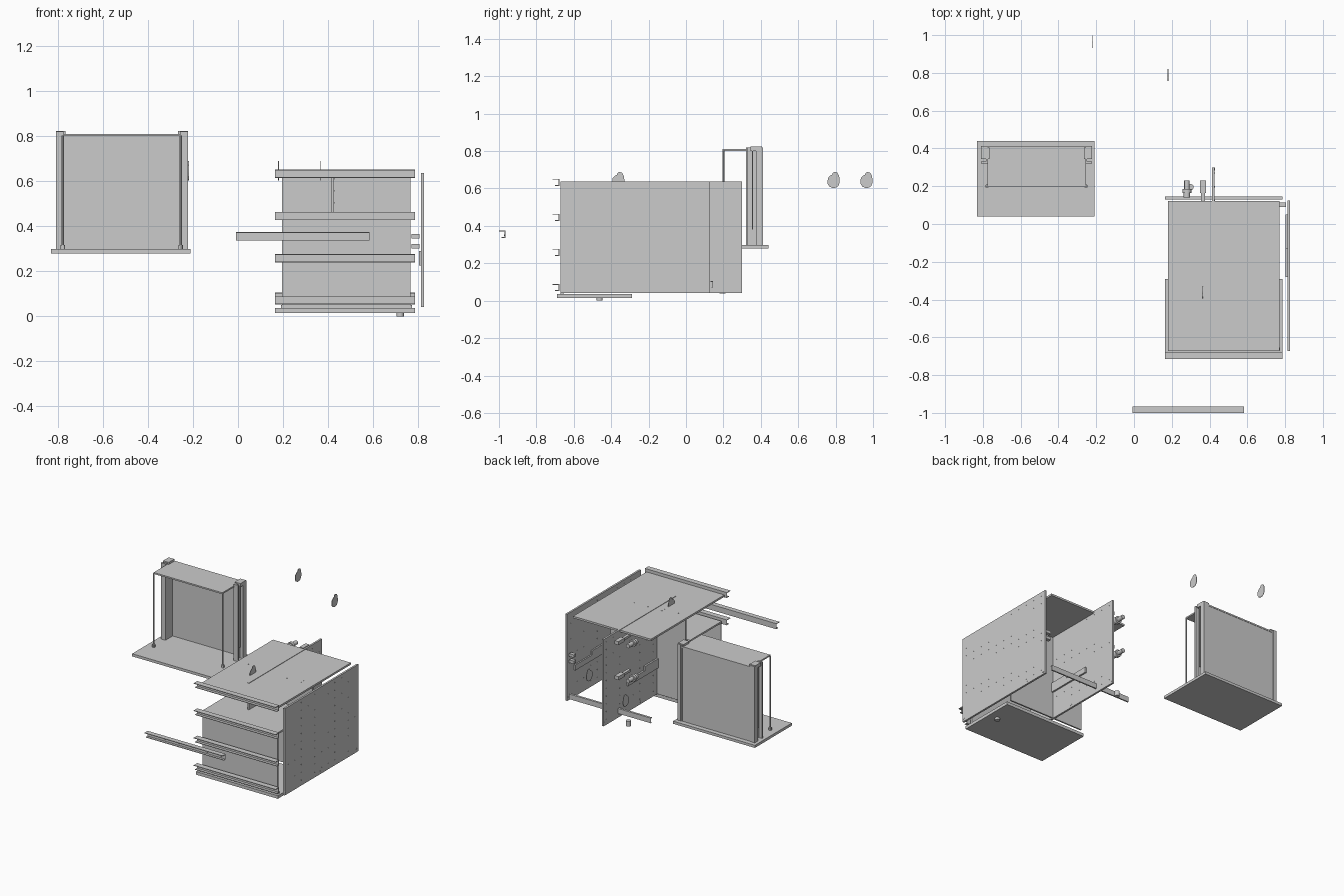
import bpy, bmesh, math
from mathutils import Matrix, Vector

if "Cube" in bpy.data.objects:
    bpy.data.objects.remove(bpy.data.objects["Cube"])


def finish(name, bm, smooth=False):
    bmesh.ops.recalc_face_normals(bm, faces=bm.faces)
    me = bpy.data.meshes.new(name)
    bm.to_mesh(me)
    bm.free()
    ob = bpy.data.objects.new(name, me)
    bpy.context.collection.objects.link(ob)
    if smooth:
        for o in bpy.context.selected_objects:
            o.select_set(False)
        ob.select_set(True)
        bpy.context.view_layer.objects.active = ob
        bpy.ops.object.shade_smooth_by_angle()
    return ob


def add_box(bm, x, y, z):
    """Box from (min, max) ranges."""
    c = Vector((sum(x) / 2, sum(y) / 2, sum(z) / 2))
    s = (x[1] - x[0], y[1] - y[0], z[1] - z[0], 1)
    bmesh.ops.create_cube(bm, size=1, matrix=Matrix.Translation(c) @ Matrix.Diagonal(s))


def box(name, x, y, z):
    bm = bmesh.new()
    add_box(bm, x, y, z)
    return finish(name, bm)


def add_cyl(bm, c, r, h, axis, n=20):
    rot = {'x': Matrix.Rotation(math.pi / 2, 4, 'Y'),
           'y': Matrix.Rotation(math.pi / 2, 4, 'X'), 'z': Matrix.Identity(4)}[axis]
    bmesh.ops.create_cone(bm, cap_ends=True, segments=n, radius1=r, radius2=r, depth=h,
                          matrix=Matrix.Translation(c) @ rot)


def cyl(name, c, r, h, axis, n=20):
    bm = bmesh.new()
    add_cyl(bm, c, r, h, axis, n)
    return finish(name, bm, True)


def dots(name, points, axis, r=0.004, h=0.002):
    """Shallow drilled-hole markers."""
    bm = bmesh.new()
    for p in points:
        add_cyl(bm, p, r, h, axis, 8)
    return finish(name, bm)


def extrude_x(name, profile, x0, x1):
    """Closed (y, z) profile extruded along x."""
    bm = bmesh.new()
    f = bm.faces.new([bm.verts.new((x0, y, z)) for y, z in profile])
    g = bmesh.ops.extrude_face_region(bm, geom=[f])['geom']
    bmesh.ops.translate(bm, vec=(x1 - x0, 0, 0),
                        verts=[v for v in g if isinstance(v, bmesh.types.BMVert)])
    return finish(name, bm)


def channel(y, z, d, h, t=0.004):
    """C section: web at y, lips reaching towards -y."""
    return [(y, z), (y, z + h), (y - d, z + h), (y - d, z + h - t), (y - t, z + h - t),
            (y - t, z + t), (y - d * 0.6, z + t), (y - d * 0.6, z)]


# upright drawer: front lying flat, bottom sheet facing back
box("drawer_front", (-0.83, -0.21), (0.04, 0.44), (0.28, 0.298))
box("drawer_bottom", (-0.78, -0.25), (0.398, 0.408), (0.298, 0.80))
box("drawer_back", (-0.775, -0.255), (0.195, 0.41), (0.80, 0.81))
for side, s in (("left", -1), ("right", 1)):
    X = lambda a, b: tuple(sorted((-0.516 + s * a, -0.516 + s * b)))
    bm = bmesh.new()
    add_box(bm, X(0.258, 0.268), (0.32, 0.41), (0.298, 0.82))
    add_box(bm, X(0.268, 0.293), (0.32, 0.332), (0.298, 0.82))
    add_box(bm, X(0.268, 0.285), (0.352, 0.358), (0.38, 0.82))
    add_box(bm, X(0.268, 0.293), (0.375, 0.412), (0.298, 0.82))
    finish("drawer_side_" + side, bm)
    box("drawer_clip_" + side, X(0.25, 0.293), (0.345, 0.405), (0.80, 0.824))
    cyl("drawer_rail_" + side, (-0.516 + s * 0.262, 0.2, 0.55), 0.005, 0.505, 'z', 10)
    cyl("rail_socket_" + side, (-0.516 + s * 0.262, 0.2, 0.307), 0.01, 0.018, 'z', 12)

# cabinet side panels with hole rows
for name, x, y0, y1 in (("side_panel", 0.819, -0.672, 0.125), ("partition", 0.42, -0.49, 0.30)):
    box(name, (x - 0.0065, x + 0.0065), (y0, y1), (0.042, 0.636))
    pts = [(x + sd * 0.0065, y0 + 0.035 + i * 0.0725, 0.08 + j * 0.053)
           for sd in (-1, 1) for i in range(11) for j in range(11)]
    dots(name + "_holes", pts, 'x', 0.0035)
    dots(name + "_fixings", [(x + sd * 0.0065, y0 + t, 0.062) for sd in (-1, 1)
                             for t in (0.01, 0.39, 0.62, 0.78)], 'x', 0.008)
    # stepped drawer runner on the inner face
    xr = (x - 0.016, x - 0.0065) if name == "side_panel" else (x - 0.018, x + 0.018)
    bm = bmesh.new()
    add_box(bm, xr, (-0.28, 0.05), (0.225, 0.262))
    add_box(bm, xr, (-0.28, -0.13), (0.262, 0.29))
    finish(name + "_runner", bm)

# top panel and its screw holes
box("top_panel", (0.18, 0.77), (-0.672, 0.122), (0.62, 0.633))
dots("top_holes", [(0.26 + 0.105 * i, y, 0.633) for i in range(5) for y in (-0.26, -0.29)], 'z')

# inner box: front sheet, shelf and rear sheet
box("inner_front", (0.195, 0.765), (-0.665, -0.655), (0.045, 0.45))
box("inner_shelf", (0.195, 0.765), (-0.665, -0.275), (0.44, 0.452))
box("inner_back", (0.195, 0.765), (-0.285, -0.275), (0.045, 0.62))
dots("cable_hole_marks", [(0.475 + 0.034 * math.cos(a * math.pi / 8), -0.286,
                           0.58 + 0.034 * math.sin(a * math.pi / 8)) for a in range(16)], 'y')

# lower front lying flat, with lock
box("lower_front", (0.165, 0.785), (-0.69, -0.29), (0.015, 0.036))
box("lower_front_lip", (0.19, 0.772), (-0.67, -0.655), (0.036, 0.05))
cyl("lock", (0.72, -0.462, 0.008), 0.016, 0.016, 'z', 24)

# front cross rails, one rear rail
for i, z in enumerate((0.052, 0.24, 0.427, 0.614)):
    extrude_x("front_rail_%d" % (i + 1), channel(-0.677, z, 0.038, 0.037), 0.165, 0.785)
    dots("rail_screws_%d" % (i + 1), [(x, -0.682, z + 0.018) for x in
         (0.19, 0.21, 0.46, 0.475, 0.49, 0.74, 0.76)], 'y')
extrude_x("rear_rail", channel(0.145, 0.07, 0.015, 0.035), 0.165, 0.785)

# loose front strip with screw row
extrude_x("loose_strip", channel(-0.966, 0.336, 0.034, 0.038), -0.008, 0.583)
dots("strip_screws", [(0.02 + 0.106 * i, -0.971, 0.35) for i in range(6)], 'y')

# rear fittings: stepped knob, block pairs, feet
for z in (0.60, 0.36):
    bm = bmesh.new()
    add_cyl(bm, (0.28, 0.152, z), 0.017, 0.024, 'y')
    add_cyl(bm, (0.28, 0.174, z), 0.024, 0.02, 'y')
    add_cyl(bm, (0.28, 0.207, z), 0.014, 0.046, 'y')
    finish("rear_knob", bm, True)
    bm = bmesh.new()
    add_box(bm, (0.35, 0.38), (0.165, 0.23), (z - 0.012, z + 0.012))
    add_box(bm, (0.355, 0.375), (0.09, 0.165), (z - 0.008, z + 0.008))
    finish("rear_block", bm)
cyl("rear_foot", (0.30, 0.195, 0.055), 0.016, 0.035, 'z')
for z in (0.312, 0.355):
    box("side_stop", (0.77, 0.805), (0.09, 0.115), (z - 0.01, z + 0.01))

# thin teardrop cover plates
drop = [(-0.032, 0.036), (-0.031, 0.02), (-0.022, 0.007), (-0.006, 0.0), (0.012, 0.001),
        (0.025, 0.01), (0.032, 0.026), (0.032, 0.046), (0.029, 0.066), (0.02, 0.081),
        (0.005, 0.086), (-0.004, 0.08), (-0.008, 0.07), (-0.02, 0.064), (-0.03, 0.052)]
for i, (x, y) in enumerate(((-0.22, 0.965), (0.18, 0.789), (0.365, -0.362))):
    extrude_x("cover_plate_%d" % (i + 1), [(y + a, 0.603 + b) for a, b in drop],
              x - 0.0015, x + 0.0015)
